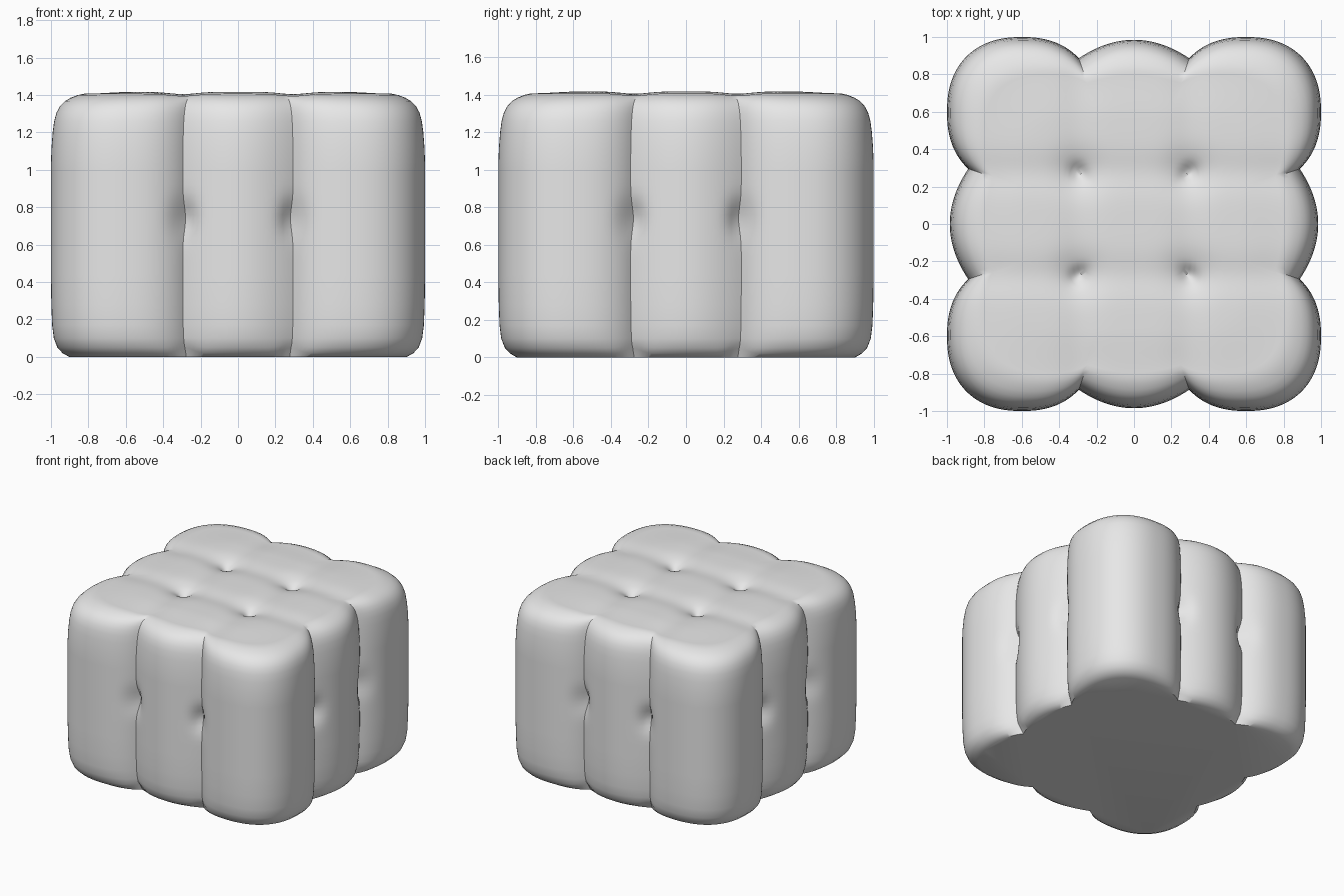
import bpy, bmesh, math
from math import sin, cos, pi, exp

cube = bpy.data.objects.get("Cube")
if cube:
    bpy.data.objects.remove(cube)

SEAM = 0.295      # distance of each seam from the centre line
LOBE = 0.6        # centre of each corner lobe
STEPS = 24        # segments in each lobe


def smoothstep(a, b, v):
    t = max(0.0, min(1.0, (v - a) / (b - a)))
    return t * t * (3 - 2 * t)


def bell(v, width):
    return exp(-(v / width) ** 2)


def corner_point(a):
    # slightly squared circle around the corner lobe centre
    p = 2 / 2.3
    c, s = cos(a), sin(a)
    return (LOBE + 0.4 * math.copysign(abs(c) ** p, c),
            LOBE + 0.4 * math.copysign(abs(s) ** p, s))


def scalloped_outline():
    # find where the corner lobe meets the seam
    a = 0.0
    while corner_point(a)[1] > SEAM:
        a -= 0.002
    depth = corner_point(a)[0]
    side = []
    for i in range(STEPS):
        y = -SEAM + 2 * SEAM * i / STEPS
        side.append((depth + (0.985 - depth) * (1 - (y / SEAM) ** 2), y))
    for i in range(STEPS * 2):
        t = i / (STEPS * 2)
        side.append(corner_point(a + (pi / 2 - 2 * a) * t))
    points = []
    for q in range(4):
        for x, y in side:
            for _ in range(q):
                x, y = -y, x
            points.append((x, y))
    return points


def plain_point(x, y):
    # unscalloped rounded square in the same direction
    a = math.atan2(y, x)
    r = 0.94 * (abs(cos(a)) ** 7 + abs(sin(a)) ** 7) ** (-1 / 7)
    return r * cos(a), r * sin(a)


def ring_points(outline, scale, z, blend):
    ring = []
    for ox, oy in outline:
        px, py = plain_point(ox, oy)
        x = scale * (ox + (px - ox) * blend)
        y = scale * (oy + (py - oy) * blend)
        # pinched tuft half way up every side seam
        across = min(abs(ox), abs(oy)) - SEAM
        pinch = 1 - 0.05 * bell(across, 0.06) * bell(z - 0.74, 0.09)
        x, y = x * pinch, y * pinch
        # shallow valleys and four button tufts on the top
        top = smoothstep(1.2, 1.4, z)
        dx, dy = abs(x) - SEAM, abs(y) - SEAM + 0.02
        r = math.hypot(dx, dy)
        drop = 0.012 * (bell(dx, 0.1) + bell(dy, 0.1))
        drop += 0.025 * bell(r, 0.12) + 0.035 * bell(r, 0.045)
        # slight lift of the lower edge at the seams
        lift = 0.03 * bell(across, 0.06) * bell(z - 0.03, 0.04) * (z > 0)
        ring.append((x, y, z - drop * top + lift))
    return ring


# profile from base to top edge: scale, height, scallop softening
profile = [(0.92, 0, 0.3), (0.95, 0.02, 0.2), (0.972, 0.05, 0.1),
           (0.985, 0.1, 0), (0.994, 0.17, 0), (0.998, 0.28, 0)]
profile += [(1.0, 0.4 + 0.04 * i, 0) for i in range(17)]
profile += [(0.997, 1.12, 0), (0.991, 1.2, 0), (0.983, 1.26, 0),
            (0.972, 1.305, 0.02), (0.956, 1.34, 0.07), (0.935, 1.367, 0.15),
            (0.91, 1.385, 0.25), (0.88, 1.399, 0.36), (0.85, 1.407, 0.48)]
for i in range(1, 34):
    s = 0.85 - 0.025 * i
    profile.append((s, 1.417 - 0.01 * smoothstep(0.6, 0.85, s),
                    0.48 + 0.52 * smoothstep(0.85, 0.6, s) if s > 0.6 else 1))

outline = scalloped_outline()
bm = bmesh.new()
rings = [[bm.verts.new(p) for p in ring_points(outline, *level)]
         for level in profile]
n = len(outline)
for low, high in zip(rings, rings[1:]):
    for i in range(n):
        j = (i + 1) % n
        bm.faces.new((low[i], low[j], high[j], high[i]))
bm.faces.new(list(reversed(rings[0])))
bm.faces.new(rings[-1])
bmesh.ops.recalc_face_normals(bm, faces=bm.faces[:])

mesh = bpy.data.meshes.new("tufted_pouf")
bm.to_mesh(mesh)
bm.free()
pouf = bpy.data.objects.new("tufted_pouf", mesh)
bpy.context.collection.objects.link(pouf)

# plain grey upholstery
fabric = bpy.data.materials.new("grey_fabric")
fabric.use_nodes = True
grey = (0.8, 0.8, 0.8, 1)
fabric.diffuse_color = grey
fabric.node_tree.nodes["Principled BSDF"].inputs["Base Color"].default_value = grey
mesh.materials.append(fabric)

bpy.ops.object.select_all(action='DESELECT')
pouf.select_set(True)
bpy.context.view_layer.objects.active = pouf
bpy.ops.object.shade_smooth_by_angle(angle=math.radians(38))
